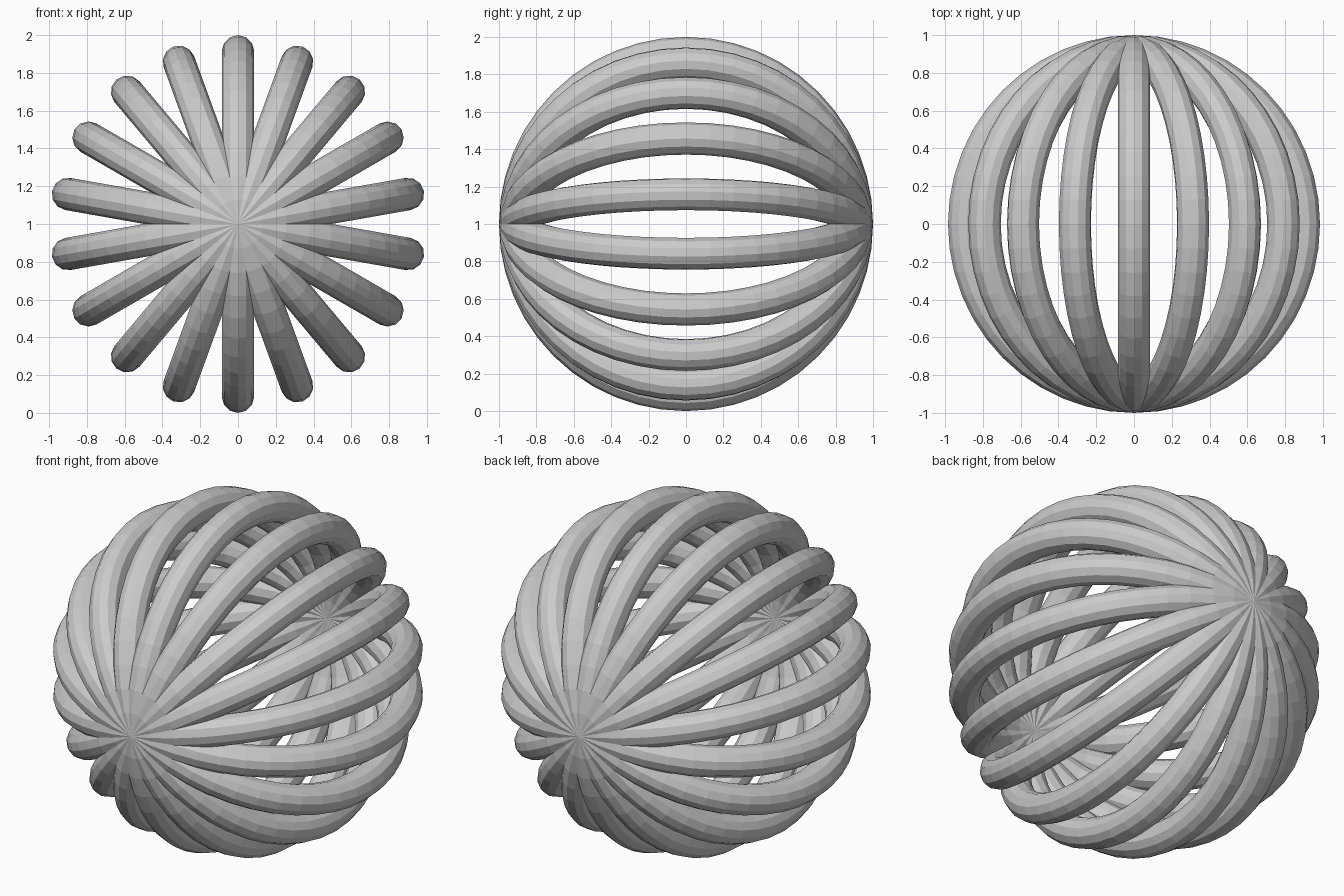
import bpy
from math import radians, pi

if "Cube" in bpy.data.objects:
    bpy.data.objects.remove(bpy.data.objects["Cube"])

RINGS = 9            # full hoops sharing the two poles on the y axis
TUBE = 0.086         # tube radius
MAJOR = 1.0 - TUBE   # hoop centre-line radius


def hoop(index):
    # Flat-shaded torus standing upright, turned about the y axis
    bpy.ops.mesh.primitive_torus_add(
        major_segments=48, minor_segments=12,
        major_radius=MAJOR, minor_radius=TUBE,
        location=(0, 0, 1),
        rotation=(0, radians(90) + index * pi / RINGS, 0))
    ring = bpy.context.object
    ring.name = f"hoop_{index + 1}"
    return ring


# Globe cage: hoops spaced evenly every 20 degrees
for i in range(RINGS):
    hoop(i)
